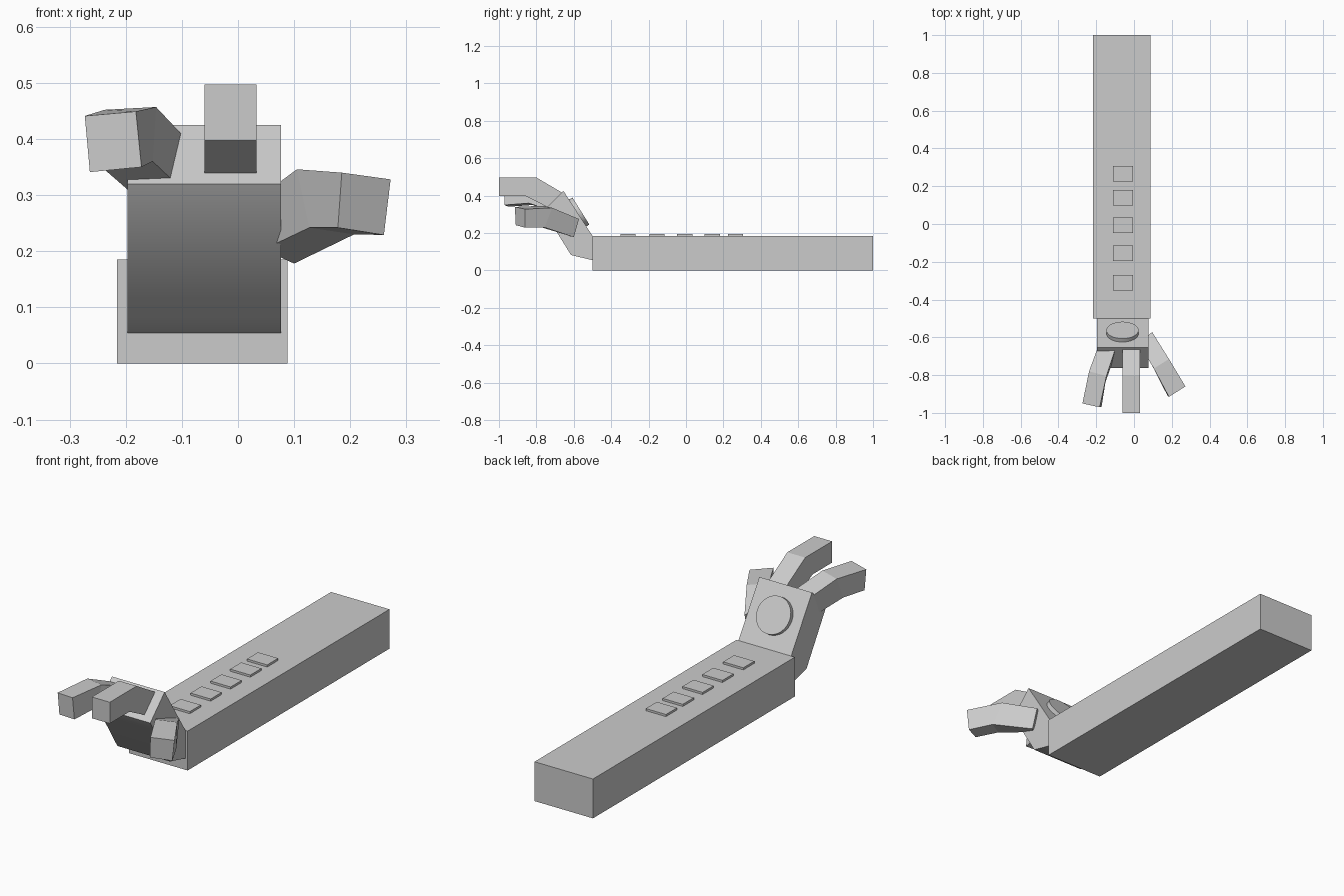
import bpy, math
from mathutils import Vector

if "Cube" in bpy.data.objects:
    bpy.data.objects.remove(bpy.data.objects["Cube"])


def add_mesh(name, verts, faces):
    me = bpy.data.meshes.new(name)
    me.from_pydata(verts, [], faces)
    me.update()
    ob = bpy.data.objects.new(name, me)
    bpy.context.collection.objects.link(ob)
    bpy.context.view_layer.objects.active = ob
    bpy.ops.object.select_all(action='DESELECT')
    ob.select_set(True)
    bpy.ops.object.mode_set(mode='EDIT')
    bpy.ops.mesh.select_all(action='SELECT')
    bpy.ops.mesh.normals_make_consistent(inside=False)
    bpy.ops.object.mode_set(mode='OBJECT')
    return ob


def loft(name, rings):
    """Skin a chain of equal-sized rings and cap both ends."""
    n = len(rings[0])
    verts = [p for r in rings for p in r]
    faces = [list(range(n)), [len(verts) - 1 - i for i in range(n)]]
    for k in range(len(rings) - 1):
        for i in range(n):
            j = (i + 1) % n
            faces.append([k * n + i, k * n + j, (k + 1) * n + j, (k + 1) * n + i])
    return add_mesh(name, verts, faces)


def prism(name, x0, x1, profile):
    """Extrude a (y, z) side profile along x."""
    return loft(name, [[(x, y, z) for y, z in profile] for x in (x0, x1)])


# Forearm block
prism("forearm", -0.216, 0.088, [(-0.5, 0), (1, 0), (1, 0.185), (-0.5, 0.185)])

# Raised pads along the forearm
for i, y in enumerate((-0.31, -0.155, -0.007, 0.14, 0.265)):
    prism(f"pad_{i + 1}", -0.11, -0.005,
          [(y - 0.041, 0.18), (y + 0.041, 0.18), (y + 0.041, 0.195), (y - 0.041, 0.195)])

# Raised palm, soft only across the bent underside
palm = prism("palm", -0.197, 0.077,
             [(-0.5, 0.185), (-0.655, 0.425), (-0.762, 0.32), (-0.615, 0.083), (-0.498, 0.054)])
for f in palm.data.polygons:
    if len(f.vertices) == 4 and f.normal.z < -0.3:
        f.use_smooth = True

# Round plate on the back of the hand
normal = Vector((0, 0.85, 0.53)).normalized()
bpy.ops.mesh.primitive_cylinder_add(vertices=32, radius=0.085, depth=0.05,
                                    location=Vector((-0.061, -0.562, 0.318)) - normal * 0.025,
                                    rotation=normal.to_track_quat('Z', 'Y').to_euler())
bpy.context.object.name = "hand_plate"
bpy.ops.object.shade_smooth_by_angle(angle=math.radians(30))

# Middle finger
prism("middle_finger", -0.06, 0.033,
      [(-1, 0.497), (-0.80, 0.497), (-0.66, 0.415), (-0.72, 0.328), (-0.855, 0.397), (-1, 0.397)])

# Outer finger: base, knuckle, tip
loft("outer_finger", [
    [(-0.19, -0.65, 0.40), (-0.10, -0.665, 0.408), (-0.115, -0.735, 0.325), (-0.197, -0.71, 0.31)],
    [(-0.238, -0.78, 0.452), (-0.146, -0.805, 0.457), (-0.152, -0.84, 0.36), (-0.243, -0.82, 0.35)],
    [(-0.273, -0.95, 0.441), (-0.182, -0.97, 0.449), (-0.172, -0.97, 0.35), (-0.264, -0.95, 0.341)]])

# Thumb: base, knuckle, tip
loft("thumb", [
    [(0.025, -0.63, 0.287), (0.096, -0.572, 0.275), (0.10, -0.60, 0.178), (0.045, -0.65, 0.203)],
    [(0.105, -0.765, 0.346), (0.185, -0.715, 0.335), (0.207, -0.755, 0.23), (0.127, -0.81, 0.242)],
    [(0.185, -0.915, 0.34), (0.272, -0.86, 0.328), (0.26, -0.86, 0.229), (0.178, -0.91, 0.242)]])
